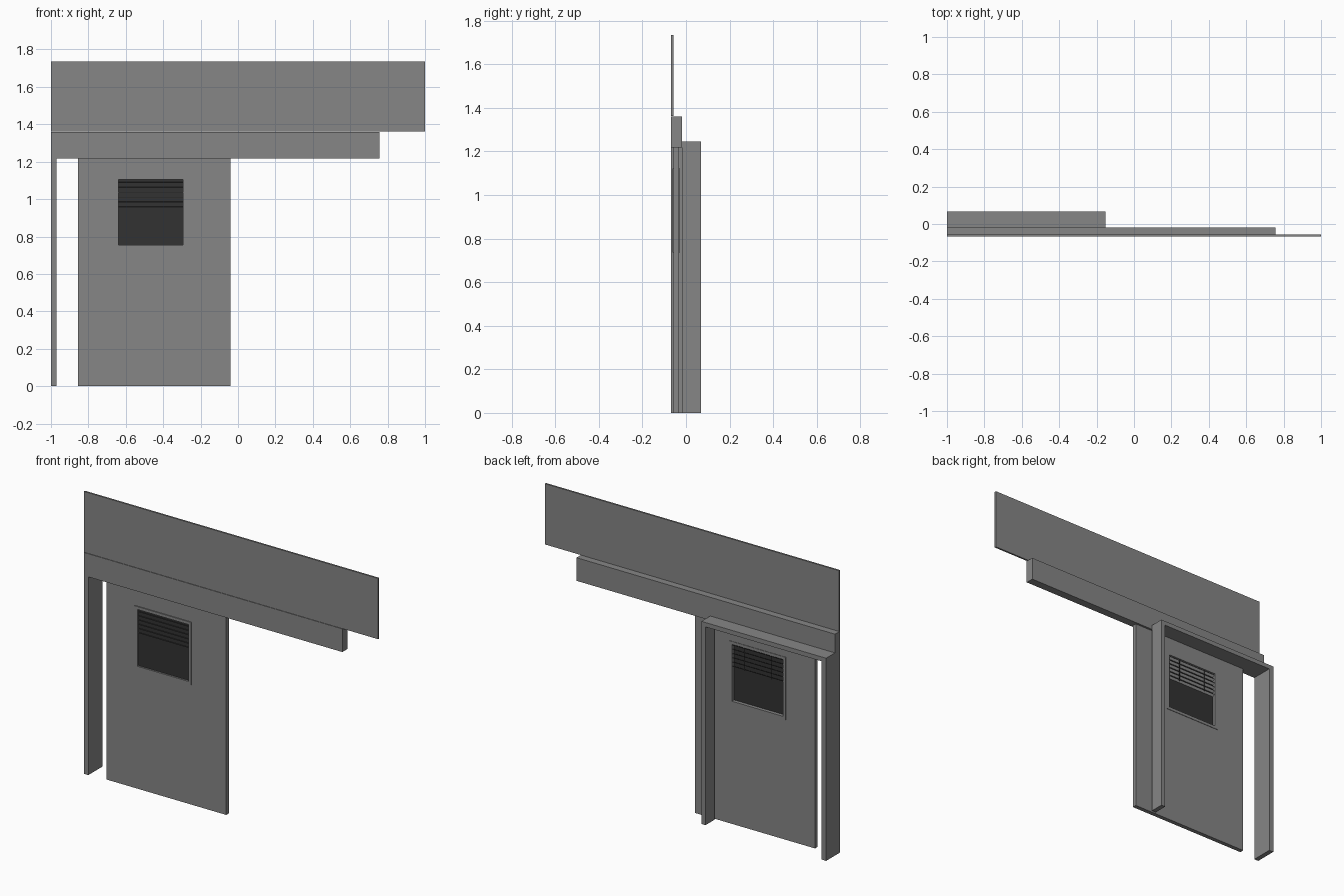
import bpy, bmesh, math
from mathutils import Matrix

if "Cube" in bpy.data.objects:
    bpy.data.objects.remove(bpy.data.objects["Cube"])


def material(name, v):
    m = bpy.data.materials.new(name)
    m.diffuse_color = (v, v, v, 1)
    m.use_nodes = True
    m.node_tree.nodes["Principled BSDF"].inputs["Base Color"].default_value = m.diffuse_color
    return m


grey = material("mid_grey", 0.24)
dark = material("dark_glass", 0.032)
pale = material("pale_grey", 0.8)


def finish(name, bm, mats=(grey,)):
    me = bpy.data.meshes.new(name)
    bm.to_mesh(me)
    bm.free()
    for m in mats:
        me.materials.append(m)
    ob = bpy.data.objects.new(name, me)
    bpy.context.collection.objects.link(ob)
    return ob


def box(name, x, y, z, mats=(grey,)):
    bm = bmesh.new()
    bmesh.ops.create_cube(bm, size=1)
    for v in bm.verts:
        v.co = [r[0] if c < 0 else r[1] for c, r in zip(v.co, (x, y, z))]
    bm.normal_update()
    return finish(name, bm, mats)


def panel_with_hole(name, outer, hole, y):
    """Rectangular slab with a rectangular opening; rects are (x0, x1, z0, z1)."""
    bm = bmesh.new()
    loops = []
    for yy in y:
        for x0, x1, z0, z1 in (outer, hole):
            loops.append([bm.verts.new((a, yy, b)) for a, b in
                          ((x0, z0), (x1, z0), (x1, z1), (x0, z1))])
    # front ring, outer rim, back ring, opening rim
    for a, b in ((0, 1), (2, 0), (3, 2), (1, 3)):
        for i in range(4):
            j = (i + 1) % 4
            bm.faces.new((loops[a][i], loops[a][j], loops[b][j], loops[b][i]))
    bmesh.ops.recalc_face_normals(bm, faces=bm.faces)
    return finish(name, bm)


# Overhead fascia and sliding rail housing
box("fascia_panel", (-1, 1), (-0.068, -0.057), (1.362, 1.735))
box("rail_housing", (-1, 0.757), (-0.068, -0.018), (1.218, 1.36))

# Door frame
box("left_jamb", (-1, -0.97), (-0.068, 0.068), (0, 1.218))
box("right_jamb", (-0.18, -0.152), (-0.018, 0.068), (0, 1.218))
box("frame_header", (-1, -0.152), (-0.018, 0.068), (1.218, 1.245))

# Sliding door leaf with window opening and trim on both sides
hole = (-0.64, -0.293, 0.755, 1.104)
trim = (-0.658, -0.275, 0.737, 1.122)
panel_with_hole("door_leaf", (-0.855, -0.04, 0, 1.218), hole, (-0.057, -0.031))
panel_with_hole("front_window_trim", trim, hole, (-0.063, -0.057))
panel_with_hole("back_window_trim", trim, hole, (-0.031, -0.028))

# Window pane
box("window_pane", hole[:2], (-0.052, -0.049), hole[2:], [dark])

# Blind slats, dark above and pale underneath
for i in range(6):
    slat = box(f"blind_slat_{i + 1}", (-0.173, 0.173), (-0.012, 0.012),
               (-0.001, 0.001), [dark, pale])
    for p in slat.data.polygons:
        p.material_index = 1 if p.normal.z < -0.5 else 0
    slat.matrix_world = (Matrix.Translation((-0.4665, -0.044, 0.963 + i * 0.026))
                         @ Matrix.Rotation(math.radians(25), 4, 'X'))

# Blind cords
for i, x in enumerate((-0.56, -0.373)):
    box(f"blind_cord_{i + 1}", (x - 0.002, x + 0.002), (-0.034, -0.032),
        (0.96, 1.104), [dark])
